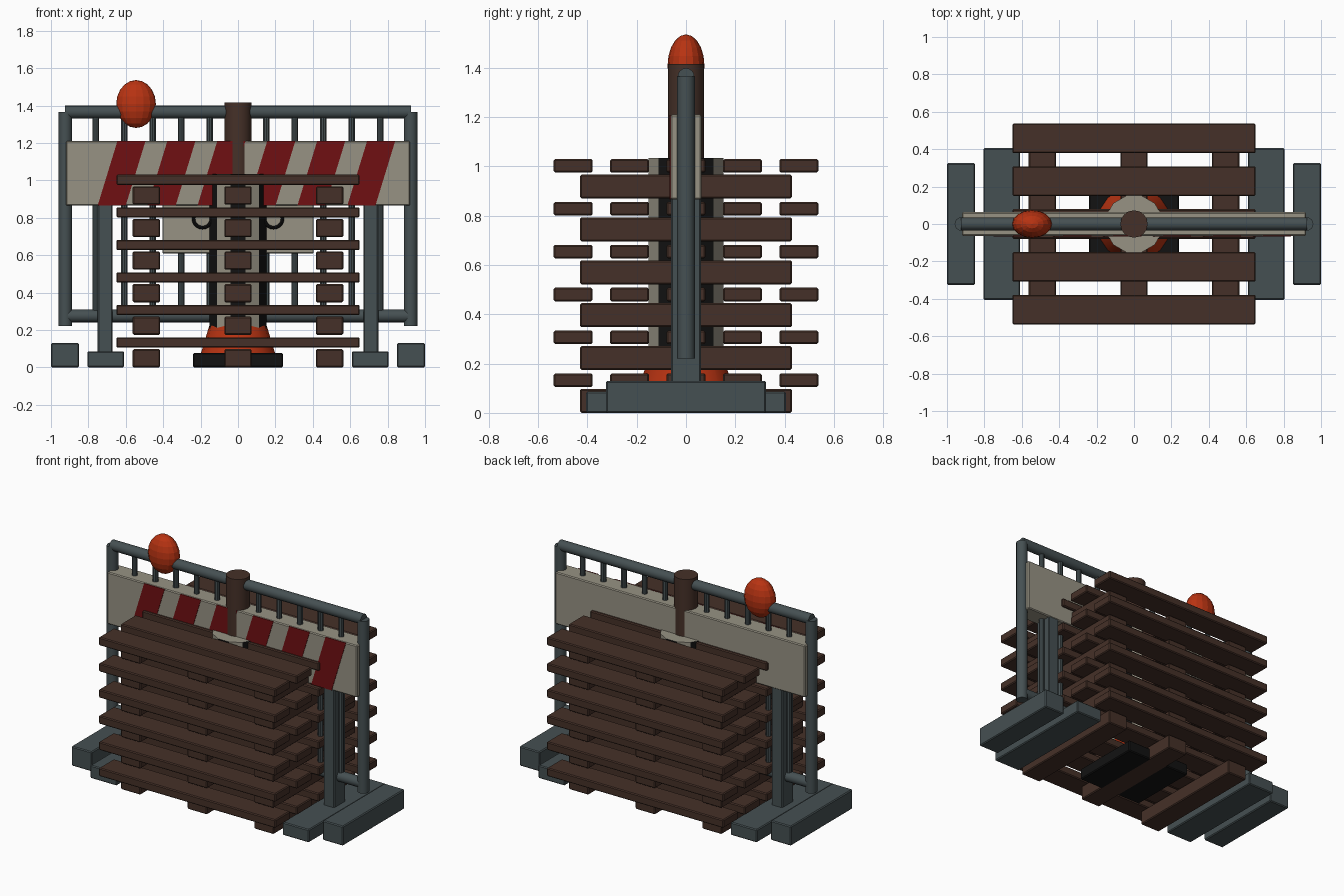
import bpy, bmesh, math
from mathutils import Matrix

old = bpy.data.objects.get("Cube")
if old:
    bpy.data.objects.remove(old, do_unlink=True)


def material(name, rgb):
    m = bpy.data.materials.new(name)
    m.use_nodes = True
    m.diffuse_color = (*rgb, 1)
    m.node_tree.nodes["Principled BSDF"].inputs["Base Color"].default_value = (*rgb, 1)
    return m


STEEL = material("dark steel", (0.06, 0.08, 0.085))
WOOD = material("brown wood", (0.06, 0.03, 0.021))
CREAM = material("cream paint", (0.31, 0.29, 0.23))
RED = material("dark red", (0.16, 0.005, 0.006))
ORANGE = material("orange plastic", (0.48, 0.033, 0.006))
BLACK = material("black rubber", (0.006, 0.006, 0.006))


def finish(name, bm, *mats):
    mesh = bpy.data.meshes.new(name)
    bm.to_mesh(mesh)
    bm.free()
    for m in mats:
        mesh.materials.append(m)
    ob = bpy.data.objects.new(name, mesh)
    bpy.context.collection.objects.link(ob)
    return ob


def box(name, x, y, z, mat, bevel=0.006):
    """Box from (low, high) pairs on each axis."""
    bm = bmesh.new()
    bmesh.ops.create_cube(bm, size=1)
    for v in bm.verts:
        v.co = [a + (b - a) * (c + 0.5) for (a, b), c in zip((x, y, z), v.co)]
    ob = finish(name, bm, mat)
    if bevel:
        mod = ob.modifiers.new("soft edges", "BEVEL")
        mod.width, mod.segments = bevel, 1
    return ob


def tube(name, centre, r1, r2, length, mat, axis="Z", sides=16):
    bm = bmesh.new()
    rot = Matrix.Rotation(math.pi / 2, 4, "Y") if axis == "X" else Matrix()
    bmesh.ops.create_cone(bm, cap_ends=True, segments=sides, radius1=r1, radius2=r2,
                          depth=length, matrix=Matrix.Translation(centre) @ rot)
    ob = finish(name, bm, mat)
    for p in ob.data.polygons:
        p.use_smooth = len(p.vertices) == 4
    ob.data.set_sharp_from_angle(angle=math.radians(35))
    return ob


# Tubular fence with heavy feet
tube("fence_top_rail", (0, 0, 1.365), 0.034, 0.034, 1.85, STEEL, "X")
tube("fence_bottom_rail", (0, 0, 0.275), 0.034, 0.034, 1.85, STEEL, "X")
for i in range(11):
    tube("fence_bar", ((i - 5) * 0.152, 0, 0.82), 0.018, 0.018, 1.09, STEEL, sides=10)
for s, side in ((-1, "right"), (1, "left")):
    tube(side + "_fence_post", (s * 0.923, 0, 0.793), 0.036, 0.036, 1.145, STEEL)
    xs = sorted((s * 0.85, s))
    box(side + "_fence_foot", xs, (-0.325, 0.325), (0, 0.13), STEEL)
    # Barrier uprights and their feet
    xs = sorted((s * 0.61, s * 0.805))
    box(side + "_barrier_foot", xs, (-0.405, 0.405), (0, 0.086), STEEL)
    xs = sorted((s * 0.67, s * 0.75))
    box(side + "_barrier_upright", xs, (-0.06, 0.06), (0.08, 1.19), STEEL)

# Barrier board with slanted stripes on the front
box("barrier_board", (-0.92, 0.92), (-0.063, 0.063), (0.865, 1.21), CREAM)
bm = bmesh.new()
for i in range(6):
    x = -0.645 + i * 0.267
    corners = ((x - 0.105, 0.866), (x + 0.045, 0.866), (x + 0.15, 1.209), (x, 1.209))
    face = bm.faces.new([bm.verts.new((a, -0.062, b)) for a, b in corners])
    moved = bmesh.ops.extrude_face_region(bm, geom=[face])["geom"]
    for v in moved:
        if isinstance(v, bmesh.types.BMVert):
            v.co.y -= 0.004
bmesh.ops.recalc_face_normals(bm, faces=bm.faces)
finish("board_stripes", bm, RED)

# Egg-shaped warning lamp
bm = bmesh.new()
bmesh.ops.create_uvsphere(bm, u_segments=16, v_segments=10, radius=1)
for v in bm.verts:
    v.co = (-0.545 + v.co.x * 0.106, v.co.y * 0.075, 1.408 + v.co.z * 0.128)
finish("warning_lamp", bm, ORANGE)

# Stack of pallets
for layer in range(6):
    base = layer * 0.174
    for x in (-0.49, 0, 0.49):
        box("pallet_runner", (x - 0.073, x + 0.073), (-0.43, 0.43),
            (base, base + 0.097), WOOD)
    for k in range(-2, 3):
        y = k * 0.229
        box("pallet_plank", (-0.65, 0.65), (y - 0.079, y + 0.079),
            (base + 0.105, base + 0.16), WOOD)

# Striped pillar: alternate sides in two colours
bm = bmesh.new()
bmesh.ops.create_cone(bm, cap_ends=True, segments=12, radius1=0.157, radius2=0.157,
                      depth=1.032, matrix=Matrix.Translation((0, 0, 0.519))
                      @ Matrix.Rotation(math.radians(15), 4, "Z"))
bm.normal_update()
for f in bm.faces:
    if abs(f.normal.z) < 0.5:
        turn = round(math.degrees(math.atan2(f.normal.y, f.normal.x)) / 30)
        f.material_index = turn % 2
finish("striped_pillar", bm, CREAM, BLACK)

# Wooden post, traffic cone and its base
tube("wooden_post", (0, 0, 0.71), 0.073, 0.073, 1.41, WOOD)
box("cone_base", (-0.24, 0.24), (-0.24, 0.24), (0, 0.077), BLACK)
tube("traffic_cone", (0, 0, 0.35), 0.2, 0.03, 0.56, ORANGE)

# Hanging sign plate with two wire rings
box("sign_plate", (-0.403, 0.403), (-0.04, -0.02), (0.61, 0.88), CREAM, 0.003)
for s, side in ((-1, "right"), (1, "left")):
    bpy.ops.mesh.primitive_torus_add(major_radius=0.048, minor_radius=0.009,
                                     major_segments=20, minor_segments=8,
                                     location=(s * 0.19, -0.045, 0.795),
                                     rotation=(math.pi / 2, 0, 0))
    ring = bpy.context.object
    ring.name = side + "_sign_ring"
    ring.data.materials.append(BLACK)
